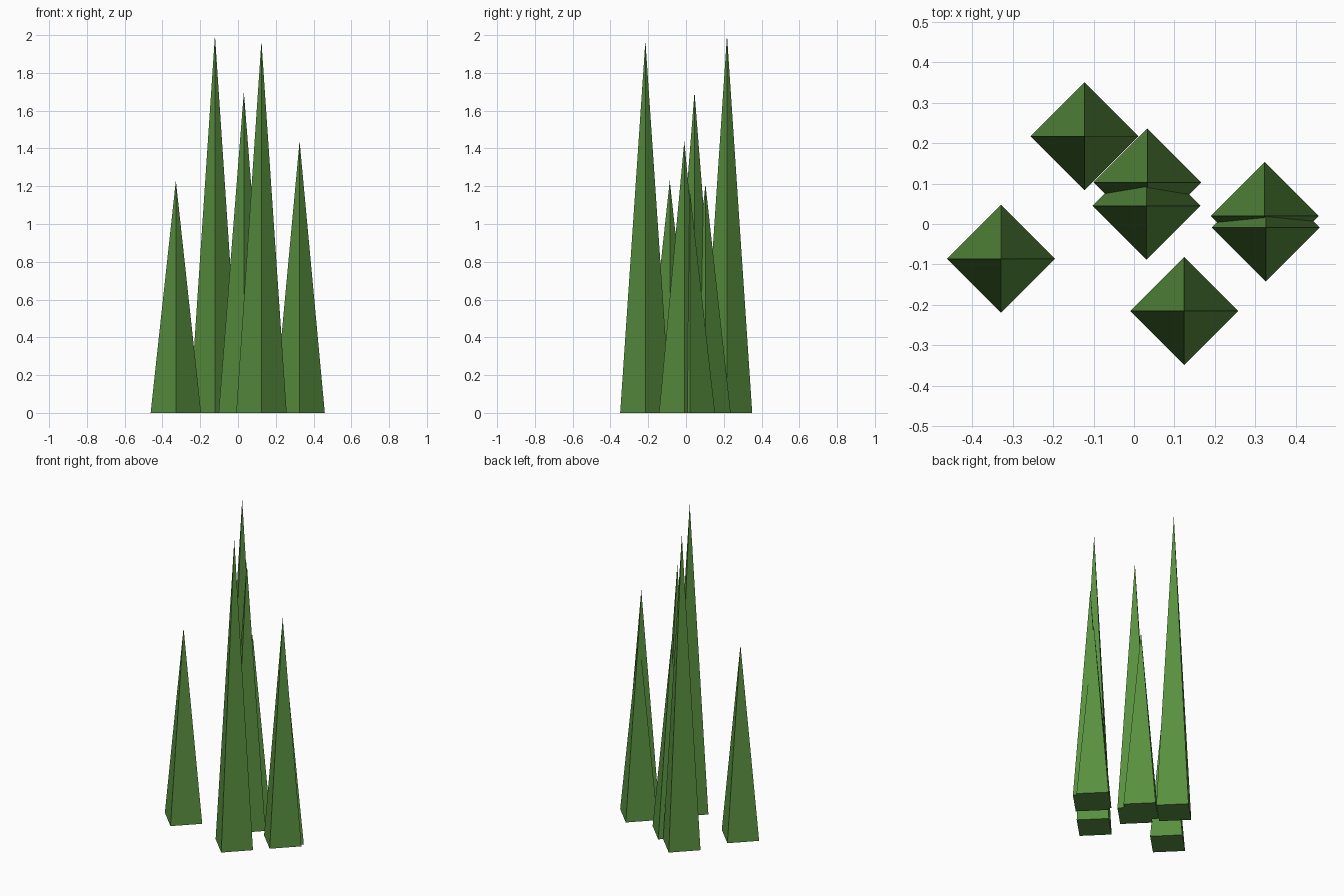
import bpy

if "Cube" in bpy.data.objects:
    bpy.data.objects.remove(bpy.data.objects["Cube"])

RADIUS = 0.1335

# Dark green blade material
green = bpy.data.materials.new("grass_green")
green.diffuse_color = (0.10, 0.28, 0.05, 1)
green.use_nodes = True
green.node_tree.nodes["Principled BSDF"].inputs["Base Color"].default_value = green.diffuse_color

# Blade positions and heights: x, y, height
blades = [
    (-0.122, 0.217, 2.00),
    (0.033, 0.103, 1.21),
    (0.031, 0.045, 1.70),
    (0.323, 0.020, 1.18),
    (0.326, -0.009, 1.44),
    (-0.329, -0.086, 1.23),
    (0.124, -0.215, 1.97),
]


def add_blade(index, x, y, height):
    # Four-sided spike with its corners on the x and y axes
    bpy.ops.mesh.primitive_cone_add(vertices=4, radius1=RADIUS, radius2=0,
                                    depth=height, location=(x, y, height / 2))
    blade = bpy.context.object
    blade.name = f"grass_blade_{index}"
    blade.data.materials.append(green)


for i, (x, y, h) in enumerate(blades, 1):
    add_blade(i, x, y, h)
